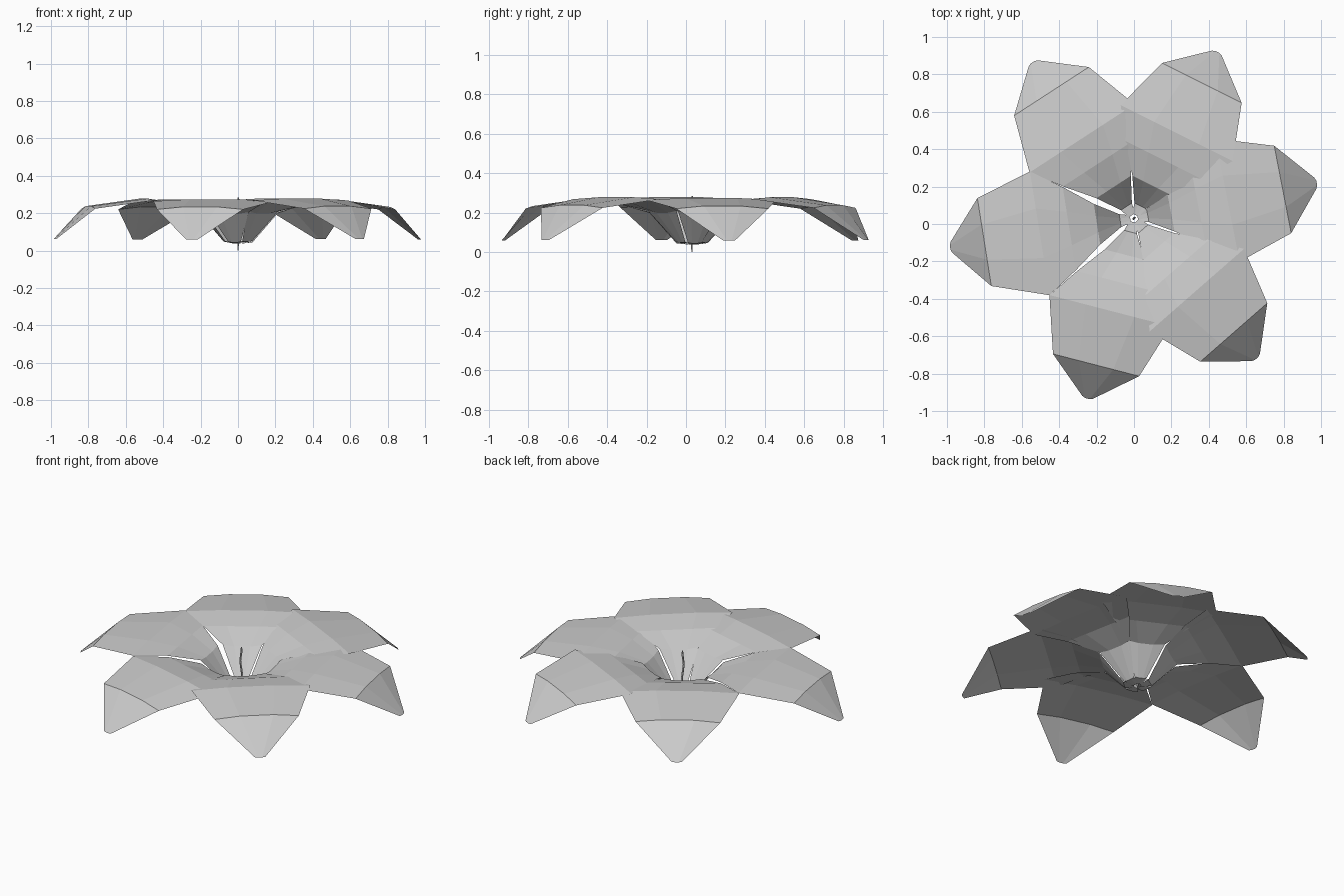
import bpy, bmesh, math

if "Cube" in bpy.data.objects:
    bpy.data.objects.remove(bpy.data.objects["Cube"])

grey = bpy.data.materials.new("petal_grey")
grey.diffuse_color = (0.6, 0.6, 0.6, 1)
grey.use_nodes = True
grey.node_tree.nodes["Principled BSDF"].inputs["Base Color"].default_value = grey.diffuse_color

CX, CY = 0.0, 0.03
# petal rows: distance from centre, height, half width, edge droop
ROWS = [(0.02, 0.040, 0.020, 0.0), (0.075, 0.045, 0.035, -0.004),
        (0.20, 0.195, 0.110, -0.012), (0.35, 0.252, 0.225, 0.0),
        (0.51, 0.278, 0.335, 0.012), (0.81, 0.238, 0.238, 0.016),
        (1.00, 0.060, 0.030, 0.0)]
COLS = [-1, -0.4, 0.4, 1]


def finish(name, bm):
    me = bpy.data.meshes.new(name)
    bm.to_mesh(me)
    bm.free()
    me.materials.append(grey)
    ob = bpy.data.objects.new(name, me)
    bpy.context.collection.objects.link(ob)


def petal(name, deg, lift):
    a = math.radians(deg)
    bm = bmesh.new()
    grid = []
    for r, z, w, droop in ROWS:
        row = []
        for t in COLS:
            rr = r - 0.012 * abs(t) * (r > 0.9)
            s = w * t
            row.append(bm.verts.new((CX + rr * math.cos(a) - s * math.sin(a),
                                     CY + rr * math.sin(a) + s * math.cos(a),
                                     z - droop * t * t + lift)))
        grid.append(row)
    for lo, hi in zip(grid, grid[1:]):
        for i in range(len(COLS) - 1):
            bm.faces.new((lo[i], hi[i], hi[i + 1], lo[i + 1]))
    finish(name, bm)


# six petals, slightly uneven spacing
for i, deg in enumerate((11, 63.4, 123, 189, 255.5, 311.2)):
    petal(f"petal_{i + 1}", deg, 0.004 * (i % 2) - 0.002)

# thin, slightly bent pistil
bm = bmesh.new()
rings = []
for z, dx, r in [(0, 0, .003), (.05, 0, .005), (.12, .004, .006),
                 (.2, -.003, .006), (.26, .002, .006), (.285, .002, .004)]:
    rings.append([bm.verts.new((CX + dx + r * math.cos(k * math.tau / 5),
                                CY + dx + r * math.sin(k * math.tau / 5), z))
                  for k in range(5)])
for lo, hi in zip(rings, rings[1:]):
    for k in range(5):
        bm.faces.new((lo[k], lo[(k + 1) % 5], hi[(k + 1) % 5], hi[k]))
bm.faces.new(rings[0][::-1])
bm.faces.new(rings[-1])
finish("pistil", bm)
